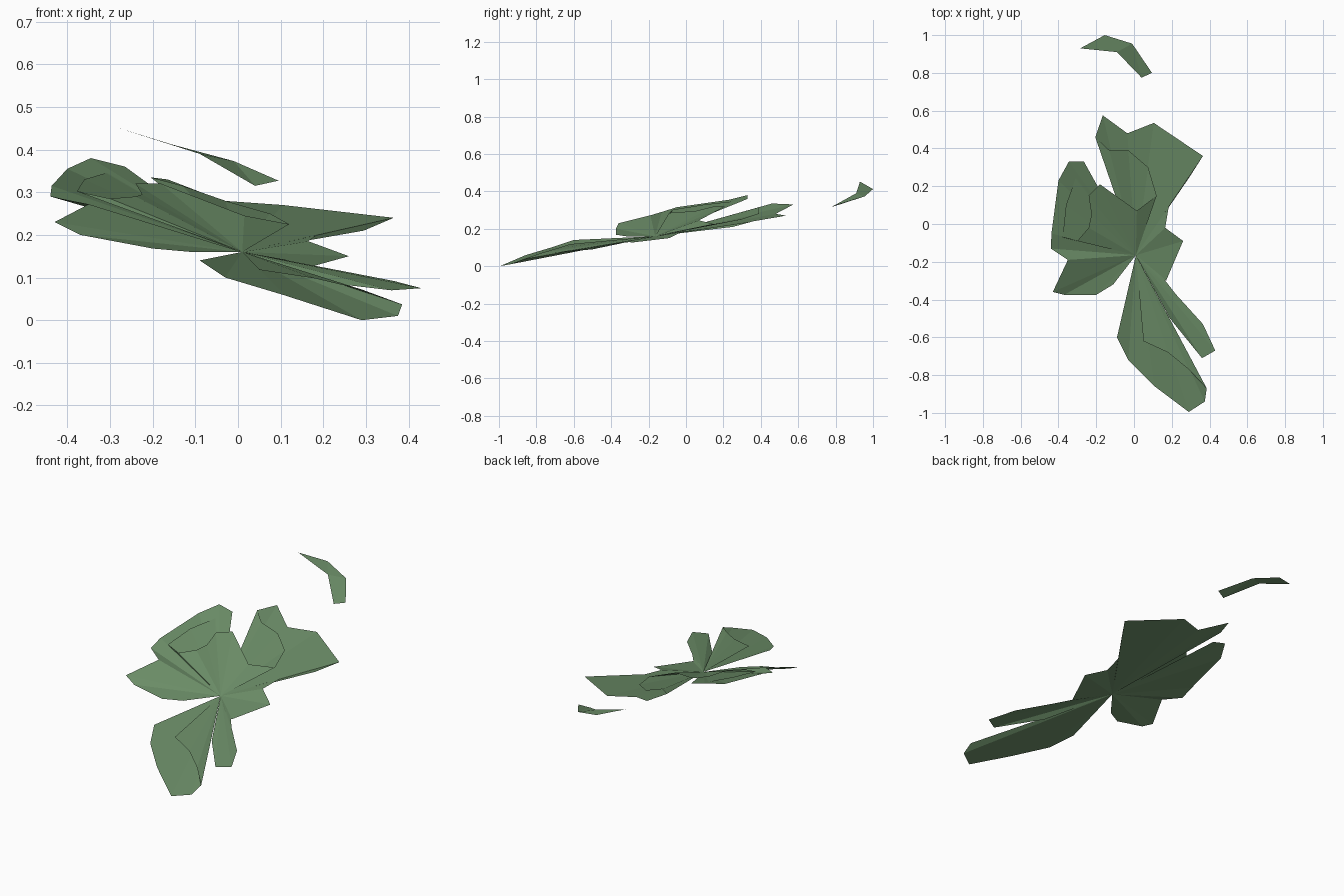
import bpy, bmesh
from mathutils import Vector

green = bpy.data.materials.new("leaf_green")
green.diffuse_color = (0.15, 0.27, 0.138, 1)

STEM = (0.01, -0.165, 0.16)  # point where every leaf starts


def make_sheet(name, faces):
    """Flat-shaded thin sheet from triangles, all facing up."""
    bm = bmesh.new()
    for tri in faces:
        if (Vector(tri[1]) - Vector(tri[0])).cross(Vector(tri[2]) - Vector(tri[0])).z < 0:
            tri = tri[::-1]
        bm.faces.new([bm.verts.new(p) for p in tri])
    bmesh.ops.remove_doubles(bm, verts=bm.verts, dist=0.0005)
    me = bpy.data.meshes.new(name)
    bm.to_mesh(me)
    bm.free()
    me.materials.append(green)
    bpy.context.collection.objects.link(bpy.data.objects.new(name, me))


def leaf(name, rim):
    """Fan of folds from the stem to the leaf rim."""
    make_sheet(name, [(STEM, a, b) for a, b in zip(rim, rim[1:])])


# long front leaf with its folded-over upper layer
leaf("front_leaf", [(-.09, -.60, .14), (-.03, -.72, .10), (.11, -.86, .058),
                    (.29, -.995, 0), (.375, -.94, .01), (.385, -.87, .037)])
leaf("front_leaf_fold", [(.385, -.87, .037), (.29, -.77, .072), (.18, -.68, .098), (.05, -.62, .118)])

# narrow leaf beside it
leaf("narrow_leaf", [(.19, -.50, .09), (.36, -.71, .07), (.43, -.67, .075),
                     (.365, -.53, .092), (.22, -.37, .12), (.15, -.28, .132)])

# short right leaf
leaf("right_leaf", [(.11, -.27, .142), (.17, -.30, .125), (.26, -.09, .15),
                    (.165, -.02, .185), (.185, .10, .20)])

# broad back leaf
leaf("back_leaf", [(.295, .25, .21), (.365, .36, .24), (.105, .535, .27), (-.035, .48, .28),
                   (-.165, .575, .33), (-.205, .46, .335)])

# left leaf
leaf("left_leaf", [(-.35, -.19, .272), (-.44, -.13, .29), (-.437, -.05, .315),
                   (-.40, .23, .355), (-.345, .33, .38), (-.265, .33, .36)])

# low left leaf
leaf("low_left_leaf", [(-.35, -.19, .272), (-.43, -.36, .23), (-.37, -.375, .20),
                       (-.20, -.375, .168), (-.11, -.32, .16)])

# upper layer joining the left and back leaf tips
leaf("upper_fold", [(-.265, .33, .36), (-.31, .24, .345), (-.36, .10, .33), (-.378, -.07, .302),
                    (-.30, -.09, .285), (-.24, -.02, .29), (-.225, .05, .295),
                    (-.24, .15, .32), (-.18, .21, .32), (.015, .07, .245),
                    (.12, .15, .225), (.075, .30, .25), (-.03, .39, .28),
                    (-.13, .39, .315), (-.205, .46, .335)])

# loose curved leaf sliver behind the plant
outer = [(-.285, .93, .452), (-.155, 1.0, .412), (-.01, .955, .373), (.095, .80, .327)]
inner = [(-.09, .91, .39), (.04, .775, .315)]
make_sheet("loose_leaf", [(outer[0], outer[1], inner[0]), (outer[1], outer[2], inner[0]),
                          (outer[2], inner[1], inner[0]), (outer[2], outer[3], inner[1])])
